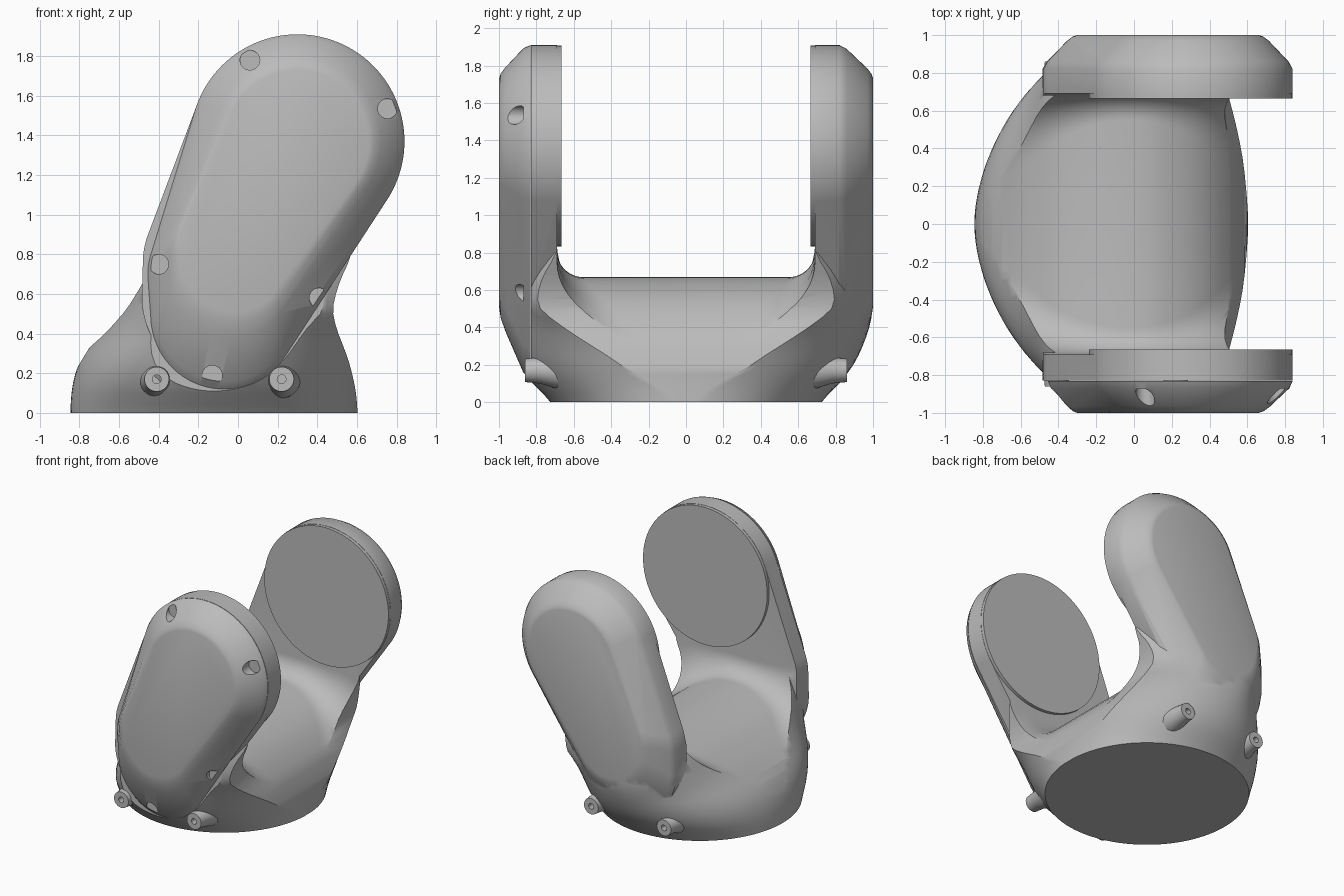
import bpy, bmesh
from math import sin, cos, acos, pi, tau
from mathutils import Vector

cube = bpy.data.objects.get("Cube")
if cube:
    bpy.data.objects.remove(cube, do_unlink=True)

grey = bpy.data.materials.new("plain_grey")
grey.use_nodes = True
grey.diffuse_color = (0.5, 0.5, 0.5, 1)
grey.node_tree.nodes["Principled BSDF"].inputs["Base Color"].default_value = (0.5, 0.5, 0.5, 1)


def loft(name, rings):
    """Skin a list of equal-length closed rings and cap both ends."""
    bm = bmesh.new()
    loops = [[bm.verts.new(p) for p in ring] for ring in rings]
    n = len(loops[0])
    for a, b in zip(loops, loops[1:]):
        for i in range(n):
            j = (i + 1) % n
            bm.faces.new((a[i], a[j], b[j], b[i]))
    bm.faces.new(loops[0])
    bm.faces.new(loops[-1])
    bmesh.ops.remove_doubles(bm, verts=bm.verts, dist=1e-5)
    bmesh.ops.recalc_face_normals(bm, faces=bm.faces)
    mesh = bpy.data.meshes.new(name)
    bm.to_mesh(mesh)
    bm.free()
    mesh.materials.append(grey)
    obj = bpy.data.objects.new(name, mesh)
    bpy.context.collection.objects.link(obj)
    return obj


def turned(name, x, z, profile, n=48):
    """Solid of revolution about a y-axis through (x, z); profile is (radius, y)."""
    return loft(name, [[(x + r * cos(tau * i / n), y, z + r * sin(tau * i / n))
                        for i in range(n)] for r, y in profile])


def combine(obj, tool, operation):
    mod = obj.modifiers.new("combine", "BOOLEAN")
    mod.operation, mod.solver, mod.object = operation, "EXACT", tool
    bpy.context.view_layer.objects.active = obj
    bpy.ops.object.modifier_apply(modifier=mod.name)
    bpy.data.objects.remove(tool, do_unlink=True)


def smooth(obj, angle=0.6):
    bpy.ops.object.select_all(action="DESELECT")
    obj.select_set(True)
    bpy.context.view_layer.objects.active = obj
    bpy.ops.object.shade_smooth_by_angle(angle=angle)


def interp(table, x):
    """Smoothly interpolate rows of a small table keyed by the first column."""
    k = max(0, min(len(table) - 2, sum(row[0] <= x for row in table) - 1))
    pts = [Vector(table[max(0, min(len(table) - 1, k + d))][1:]) for d in (-1, 0, 1, 2)]
    t = max(0, min(1, (x - table[k][0]) / (table[k + 1][0] - table[k][0])))
    a, b, c, d = pts
    return b + t * 0.5 * (c - a + t * (2 * a - 5 * b + 4 * c - d + t * (3 * (b - c) + d - a)))


def outline(circles, y, n=112):
    """Ring around the hull of circles given as (x, z, radius)."""
    ring = []
    for i in range(n):
        c, s = cos(tau * i / n), sin(tau * i / n)
        x, z, r = max(circles, key=lambda k: k[0] * c + k[1] * s + k[2])
        ring.append((x + r * c, y, z + r * s))
    return ring


def blend(a, b, t):
    return [tuple(p + (q - p) * t for p, q in zip(u, v)) for u, v in zip(a, b)]


# Base: round foot that widens upward, with a flat face growing on its +x side
CX = -0.12
BASE = [  # z, -x radius, +x limit, +x radius, depth radius, squareness
    (0.0, 0.725, 0.603, 0.725, 0.725, 2), (0.1, 0.72, 0.595, 0.731, 0.82, 2),
    (0.2, 0.70, 0.575, 0.755, 0.895, 2), (0.3, 0.655, 0.545, 0.785, 0.945, 2),
    (0.42, 0.56, 0.50, 0.857, 0.985, 2.1), (0.52, 0.48, 0.48, 0.98, 0.998, 2.4),
    (0.65, 0.41, 0.51, 1.0, 0.995, 2.7), (0.8, 0.34, 0.57, 0.98, 0.98, 2.7)]
rings = []
for k in range(17):
    z = 0.05 * k
    back, limit, front, depth, power = interp(BASE, z)
    start = acos(min(1, (limit - CX) / front))
    ring = []
    for i in range(97):
        a = start + (tau - 2 * start) * i / 96
        c, s = cos(a), sin(a)
        if c < 0:
            scale = (abs(c) ** power + abs(s) ** power) ** (-1 / power)
            ring.append((CX + back * c * scale, depth * s * scale, z))
        else:
            ring.append((CX + front * c, depth * s, z))
    rings.append(ring)
yoke = loft("yoke_body", rings)

# Arms: leaning rounded bars, the back one with a chamfered outer face
TOP = (0.3, 1.37, 0.54)
ARM = [TOP, (-0.08, 0.58, 0.405), (-0.09, 0.76, 0.39)]
FACE = [(0.3, 1.37, 0.36), (-0.02, 0.78, 0.27), (-0.02, 0.85, 0.28)]
COVER = [TOP, (-0.07, 0.49, 0.37), (-0.12, 0.70, 0.335)]
combine(yoke, loft("back_arm", [outline(ARM, 0.68), outline(ARM, 0.82),
                                outline(blend(ARM, FACE, 0.12), 0.86),
                                outline(blend(ARM, FACE, 0.7), 0.97),
                                outline(blend(ARM, FACE, 0.87), 0.993),
                                outline(FACE, 1.0)]), "UNION")
combine(yoke, loft("front_arm", [outline(ARM, -0.68), outline(ARM, -0.9)]), "UNION")

# Flat seat for the front cover
combine(yoke, loft("seat_cutter", [[(x, y, z) for x, z in ((-2, -1), (2, -1), (2, 3), (-2, 3))]
                                   for y in (-0.828, -2)]), "DIFFERENCE")

# Channel between the arms, with a domed floor and widening fillets
FLOOR = [  # x, floor height, fillet radius
    (-1.2, 0.0, 0.5), (-0.84, 0.17, 0.48), (-0.76, 0.32, 0.46), (-0.6, 0.46, 0.4),
    (-0.4, 0.59, 0.24), (-0.15, 0.66, 0.15), (0.1, 0.66, 0.15), (0.3, 0.58, 0.22),
    (0.45, 0.45, 0.34), (0.6, 0.2, 0.5), (1.2, -0.3, 0.6)]
HALF = 0.69
rings = []
for k in range(49):
    x = -1.2 + 0.05 * k
    floor, r = interp(FLOOR, x)
    side = [(HALF - r + r * sin(a), floor + r - r * cos(a))
            for a in (pi / 2 * i / 12 for i in range(13))] + [(HALF, 2.4)]
    rings.append([(x, y, z) for y, z in side] + [(x, -y, z) for y, z in reversed(side)])
combine(yoke, loft("channel_cutter", rings), "DIFFERENCE")
smooth(yoke)

# Round pads on the inner faces of both arms
for label, side in (("front", -1), ("back", 1)):
    pad = turned(label + "_pad", TOP[0], TOP[1],
                 [(TOP[2] - 0.002, side * 0.665), (TOP[2] - 0.002, side * 0.8)], 96)
    smooth(pad)

# Front cover with screw recesses in its chamfer
cover = loft("front_cover", [outline(COVER, -0.832), outline(blend(COVER, FACE, 0.1), -0.87),
                             outline(blend(COVER, FACE, 0.66), -0.965),
                             outline(blend(COVER, FACE, 0.85), -0.991), outline(FACE, -1.0)])
for x, z in ((0.06, 1.78), (0.755, 1.535), (-0.40, 0.75), (0.41, 0.58), (-0.13, 0.19)):
    combine(cover, turned("recess_cutter", x, z, [(0.05, -1.1), (0.05, -0.87)], 24), "DIFFERENCE")
smooth(cover)

# Hollow screw bosses around the foot
for label, side in (("front", -1), ("back", 1)):
    for hand, x in (("right", -0.41), ("left", 0.22)):
        boss = turned(label + "_" + hand + "_boss", x, 0.17,
                      [(0.1, side * 0.6), (0.095, side * 0.7), (0.07, side * 0.78),
                       (0.062, side * 0.86), (0.022, side * 0.86), (0.022, side * 0.8)], 32)
        smooth(boss)
